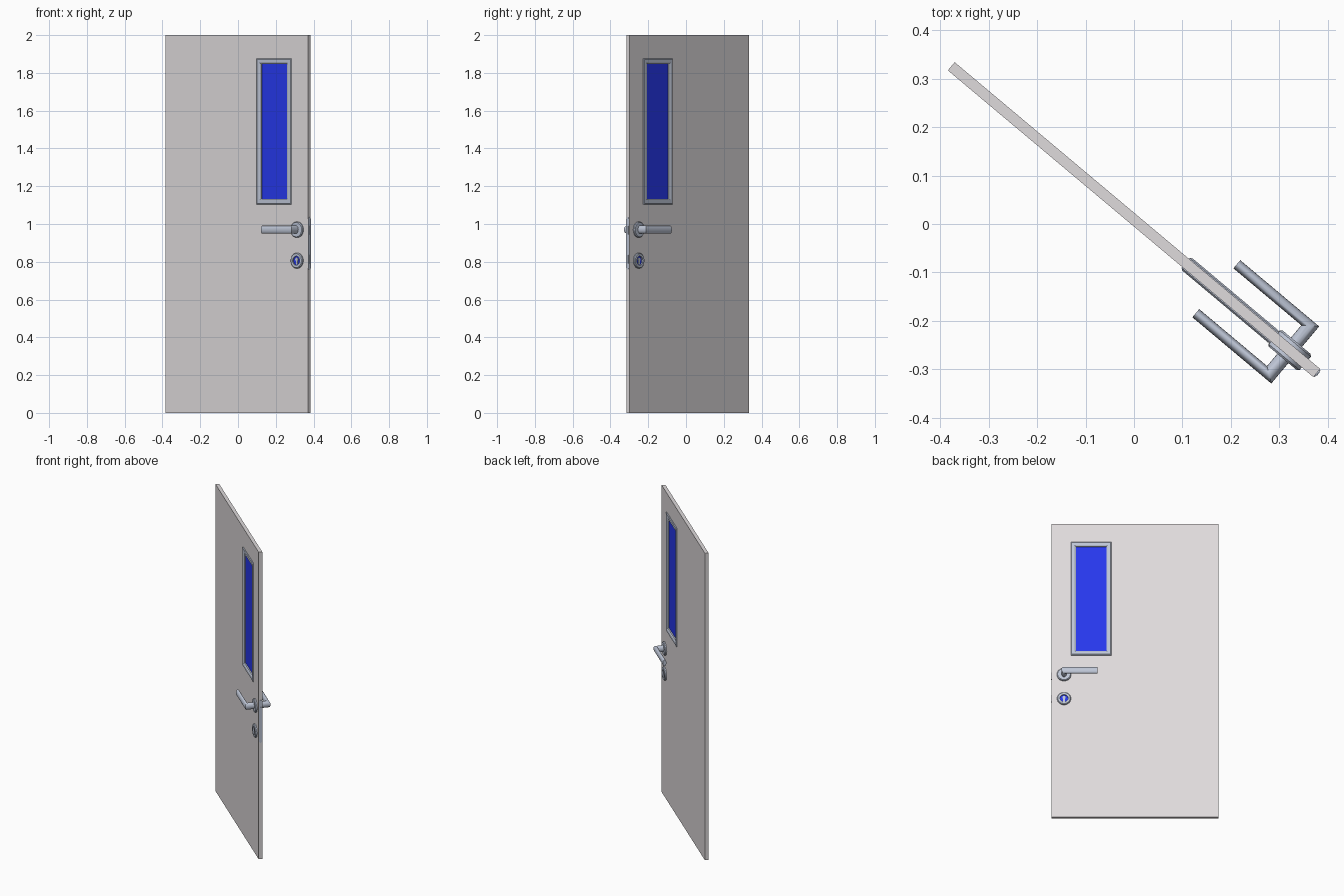
import bpy, bmesh
from math import sin, cos, pi, radians
from mathutils import Matrix

if "Cube" in bpy.data.objects:
    bpy.data.objects.remove(bpy.data.objects["Cube"])

# Parts are built in door space (x along the door, y through it), then swung open
SWING = Matrix.Translation((0, 0.009, 0)) @ Matrix.Rotation(radians(-40), 4, 'Z')


def material(name, rgb):
    m = bpy.data.materials.new(name)
    m.diffuse_color = (*rgb, 1)
    m.use_nodes = True
    m.node_tree.nodes["Principled BSDF"].inputs["Base Color"].default_value = m.diffuse_color
    return m


PAINT = material("paint", (0.74, 0.71, 0.72))
METAL = material("metal", (0.52, 0.57, 0.68))
BLUE = material("blue", (0.02, 0.04, 0.85))


def loft(name, loops, mat, ring=False, smooth=True):
    """Bridge equal loops of points; ring joins last to first, else ends are capped."""
    bm = bmesh.new()
    rows = [[bm.verts.new(p) for p in lp] for lp in loops]
    pairs = list(zip(rows, rows[1:]))
    if ring:
        pairs.append((rows[-1], rows[0]))
    else:
        bm.faces.new(rows[0])
        bm.faces.new(rows[-1])
    n = len(rows[0])
    for a, b in pairs:
        for i in range(n):
            j = (i + 1) % n
            bm.faces.new((a[i], a[j], b[j], b[i]))
    bmesh.ops.recalc_face_normals(bm, faces=bm.faces)
    me = bpy.data.meshes.new(name)
    bm.to_mesh(me)
    bm.free()
    me.materials.append(mat)
    ob = bpy.data.objects.new(name, me)
    bpy.context.collection.objects.link(ob)
    ob.matrix_world = SWING
    if smooth:
        bpy.ops.object.select_all(action='DESELECT')
        ob.select_set(True)
        bpy.context.view_layer.objects.active = ob
        bpy.ops.object.shade_smooth_by_angle(angle=radians(35))
    return ob


def rect(x0, x1, z0, z1, y, inset=0):
    x0, x1, z0, z1 = x0 + inset, x1 - inset, z0 + inset, z1 - inset
    return [(x0, y, z0), (x1, y, z0), (x1, y, z1), (x0, y, z1)]


def circle(x, z, r, y, n=32):
    return [(x + r * cos(2 * pi * i / n), y, z + r * sin(2 * pi * i / n)) for i in range(n)]


T = 0.011                                   # half the leaf thickness
LEAF = (-0.493, 0.493, 0, 2)
WIN = (0.139, 0.380, 1.103, 1.877)          # outside of the window frame

# Door leaf with window opening
loft("door_leaf", [rect(*LEAF, -T), rect(*WIN, -T, 0.02),
                   rect(*WIN, T, 0.02), rect(*LEAF, T)], PAINT, ring=True, smooth=False)

# Bevelled window frame running through the opening
half = [(0, T - 0.001), (0, 0.013), (0.005, 0.0165), (0.023, 0.0165), (0.03, 0.012)]
prof = half + [(w, -y) for w, y in reversed(half)]
loft("window_frame", [rect(*WIN, y, w) for w, y in prof], METAL, ring=True, smooth=False)

# Glass pane
loft("window_glass", [rect(*WIN, y, 0.027) for y in (-0.004, 0.004)], BLUE, smooth=False)

HX, HZ, KZ = 0.42, 0.97, 0.806              # lever axis and keyhole heights


def keyhole(y):
    """Round head with a straight slot below."""
    arc = [radians(-60 + 300 * i / 16) for i in range(17)]
    pts = [(HX + 0.010 * cos(a), y, KZ + 0.006 + 0.010 * sin(a)) for a in arc]
    return pts + [(HX - 0.005, y, KZ - 0.021), (HX + 0.005, y, KZ - 0.021)]


def oval(x, y, dx, dy, dz, n=20):
    return [(x + dx * cos(2 * pi * i / n), y + dy * cos(2 * pi * i / n),
             HZ + dz * sin(2 * pi * i / n)) for i in range(n)]


for side, s in (("front", -1), ("back", 1)):
    # Lever rose
    loft(f"{side}_lever_rose", [circle(HX, HZ, r, s * y) for r, y in
         ((0.042, 0.010), (0.042, 0.018), (0.038, 0.022))], METAL)
    # Mitred lever handle
    loft(f"{side}_lever", [oval(HX, s * 0.015, 0.015, 0, 0.021),
                           oval(HX, s * 0.066, 0.015, s * 0.011, 0.021),
                           oval(0.222, s * 0.066, 0, s * 0.011, 0.021)], METAL)
    # Keyhole plate with a round recess
    loft(f"{side}_keyhole_plate", [circle(HX, KZ, r, s * y) for r, y in
         ((0.041, 0.010), (0.041, 0.018), (0.037, 0.022), (0.024, 0.022), (0.024, 0.010))],
         METAL, ring=True)
    # Blue lock core and raised keyhole
    loft(f"{side}_lock_core", [circle(HX, KZ, 0.0245, s * y) for y in (0.010, 0.014)], BLUE)
    loft(f"{side}_keyhole", [keyhole(s * y) for y in (0.012, 0.018)], METAL)


def edge_plate(x, z0, z1, r, n=10):
    """Upright slot outline on the door edge."""
    top = [(x, r * cos(pi * i / n), z1 - r + r * sin(pi * i / n)) for i in range(n + 1)]
    return top + [(x, -r * cos(pi * i / n), z0 + r - r * sin(pi * i / n)) for i in range(n + 1)]


# Lock face plate with latch and bolt on the closing edge
loft("lock_face_plate", [edge_plate(x, 0.758, 1.036, 0.009) for x in (0.49, 0.4955)], METAL)
for name, z0, z1 in (("latch", 0.945, 0.99), ("bolt", 0.79, 0.835)):
    loft(name, [[(x, -0.005, z0), (x, 0.005, z0), (x, 0.005, z1), (x, -0.005, z1)]
                for x in (0.49, 0.497)], METAL, smooth=False)
